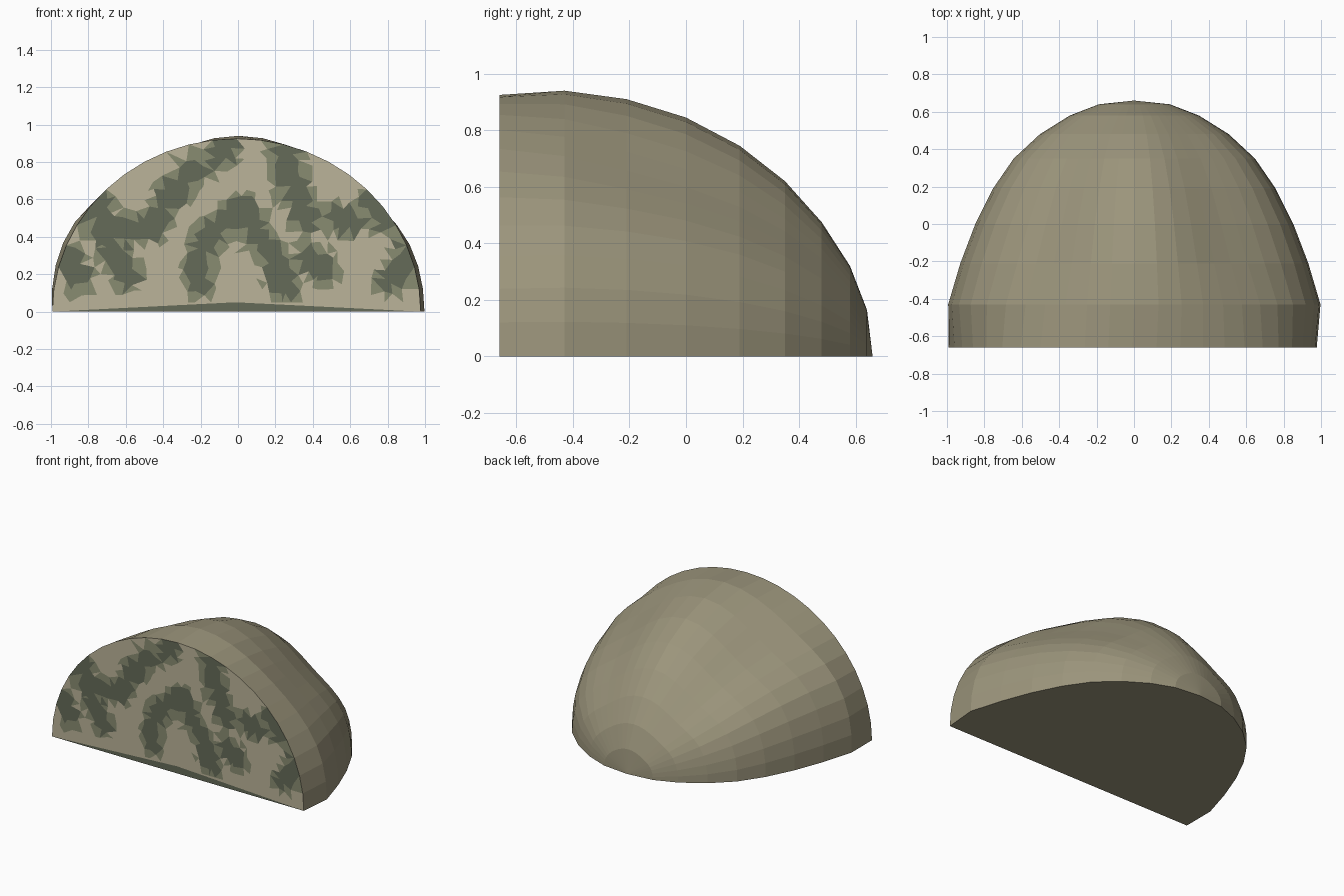
import bpy, bmesh, math, random
from mathutils import Vector
from mathutils.geometry import delaunay_2d_cdt

if "Cube" in bpy.data.objects:
    bpy.data.objects.remove(bpy.data.objects["Cube"])

random.seed(4)
FRONT = -0.66


def material(name, rgb):
    m = bpy.data.materials.new(name)
    m.diffuse_color = (*rgb, 1)
    m.use_nodes = True
    m.node_tree.nodes["Principled BSDF"].inputs["Base Color"].default_value = m.diffuse_color
    return m


def finish(bm, name, mats):
    mesh = bpy.data.meshes.new(name)
    bm.to_mesh(mesh)
    bm.free()
    for m in mats:
        mesh.materials.append(m)
    bpy.context.collection.objects.link(bpy.data.objects.new(name, mesh))


olive = material("olive", (0.33, 0.30, 0.20))
tan = material("tan", (0.50, 0.455, 0.32))
green = material("green", (0.25, 0.265, 0.165))
dark = material("dark_green", (0.13, 0.145, 0.098))

# Rings of the dome from front to back: y, half width, height, shoulder dent
RINGS = [(FRONT, 0.985, 0.925, 0), (-0.43, 0.995, 0.94, 0.05),
         (-0.21, 0.93, 0.91, 0.09), (0, 0.85, 0.845, 0.105),
         (0.19, 0.755, 0.745, 0.105), (0.35, 0.645, 0.62, 0.1),
         (0.48, 0.505, 0.475, 0.08), (0.58, 0.345, 0.32, 0.05),
         (0.64, 0.19, 0.165, 0.03)]
N = 24


def ring_points(y, w, h, dent):
    pts = []
    for i in range(N + 1):
        a = math.pi * i / N
        deg = math.degrees(min(a, math.pi - a))
        start, amount = (16, 1.0) if a < math.pi / 2 else (24, 0.85)
        t = max(0, (deg - start) / (90 - start))
        k = 1 - amount * dent * math.sin(math.pi * t) ** 2
        if y != FRONT and a > math.pi / 2:
            k += 0.02 * max(0, math.sin(math.radians(deg * 3.6))) 
        shift = -0.008 if y == FRONT else 0.002
        pts.append(Vector((w * k * math.cos(a) + shift, y, h * k * math.sin(a))))
    return pts


# Dome shell with flat underside
bm = bmesh.new()
rings = [[bm.verts.new(p) for p in ring_points(*r)] for r in RINGS]
pole = bm.verts.new((0, 0.66, 0))
for a, b in zip(rings, rings[1:]):
    for i in range(N):
        bm.faces.new((a[i], a[i + 1], b[i + 1], b[i]))
for i in range(N):
    bm.faces.new((rings[-1][i], rings[-1][i + 1], pole))
bm.faces.new([r[0] for r in rings] + [pole] + [r[-1] for r in reversed(rings)])
bmesh.ops.recalc_face_normals(bm, faces=bm.faces)
finish(bm, "dome_shell", [olive])

# Camouflage stripes on the front, as centre lines
STRIPES = [
    [(-0.76, 0.58), (-0.71, 0.42), (-0.6, 0.2)],
    [(-0.68, 0.42), (-0.45, 0.46), (-0.36, 0.62), (-0.24, 0.76)],
    [(-0.08, 0.92), (-0.08, 0.84)],
    [(-0.22, 0.15), (-0.2, 0.35), (-0.1, 0.46), (0.02, 0.55), (0.1, 0.42),
     (0.2, 0.28), (0.25, 0.14)],
    [(0.24, 0.88), (0.27, 0.72), (0.32, 0.6), (0.37, 0.5)],
    [(0.38, 0.28), (0.46, 0.22)],
    [(0.52, 0.5), (0.6, 0.48)],
    [(0.72, 0.6), (0.78, 0.48)],
    [(-0.9, 0.28), (-0.86, 0.18)],
    [(0.93, 0.36), (0.88, 0.24), (0.82, 0.17)],
]


def stripe_distance(p):
    best = 9
    for line in STRIPES:
        for a, b in zip(line, line[1:]):
            a, b = Vector(a), Vector(b)
            t = max(0, min(1, (p - a).dot(b - a) / (b - a).length_squared))
            best = min(best, (p - a.lerp(b, t)).length)
    return best


# Front panel: scattered triangles inside the arch
edge = [Vector((p.x, p.z)) for p in ring_points(*RINGS[0])]
pts = list(edge)
step = 0.055
for i in range(-18, 19):
    for j in range(17):
        p = Vector((i * step + random.uniform(-0.022, 0.022),
                    0.05 + j * step + (random.uniform(-0.022, 0.022) if j else 0)))
        if (p.x / 0.95) ** 2 + (p.y / 0.89) ** 2 < 1:
            pts.append(p)
n = len(edge)
vs, _, fs, *_ = delaunay_2d_cdt(pts, [(i, (i + 1) % n) for i in range(n)], [], 1, 1e-5)
bm = bmesh.new()
bv = [bm.verts.new((v.x, FRONT, v.y)) for v in vs]
for f in fs:
    face = bm.faces.new([bv[i] for i in f])
    face.normal_update()
    if face.normal.y > 0:
        face.normal_flip()
    c = sum((vs[i] for i in f), Vector((0, 0))) / len(f)
    d = stripe_distance(c) + random.uniform(-0.02, 0.02)
    face.material_index = 2 if d < 0.063 or c.y < 0.025 else 1 if d < 0.1 else 0
finish(bm, "camouflage_front", [tan, green, dark])
